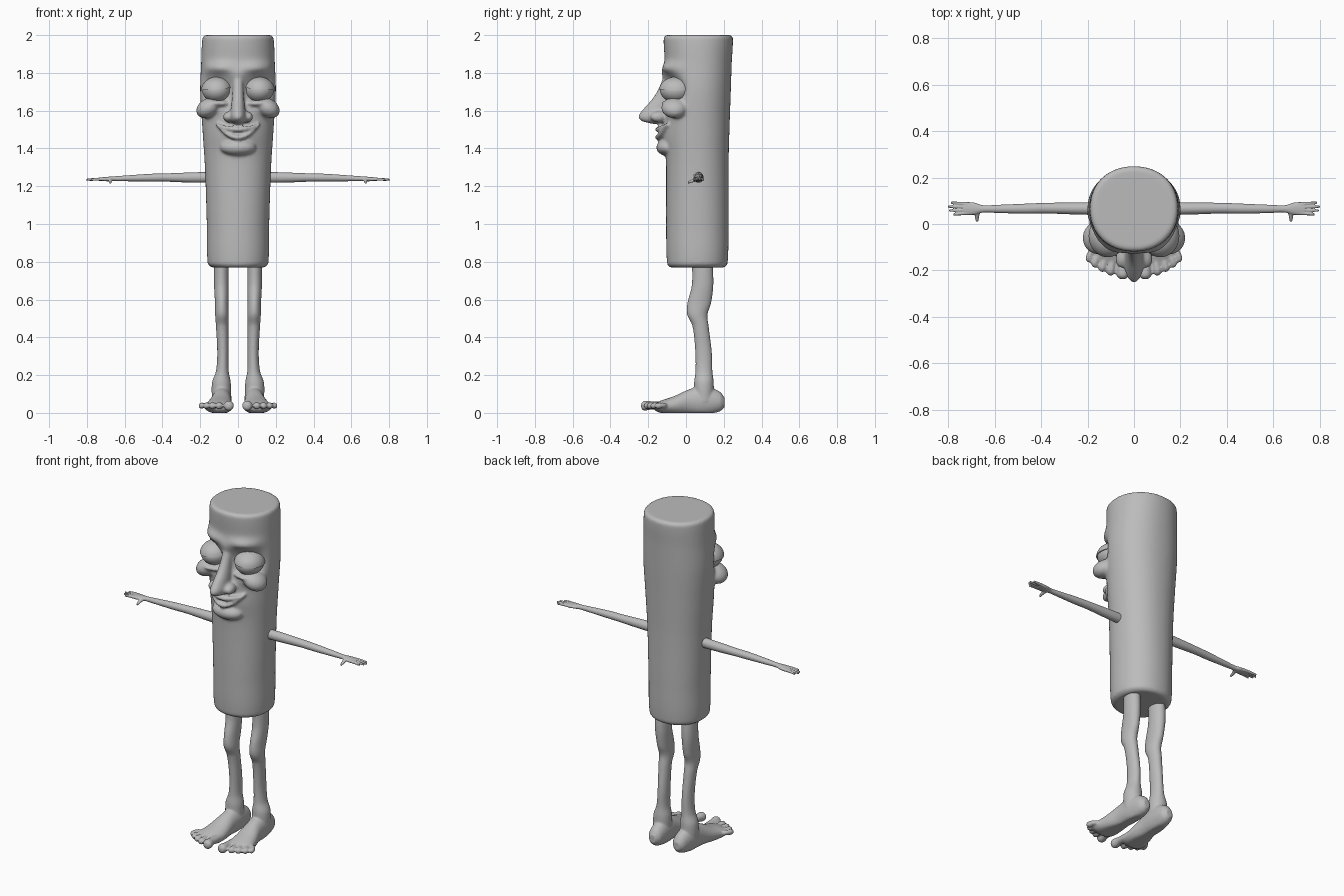
import bpy, bmesh, math
from mathutils import Matrix, Vector

cube = bpy.data.objects.get("Cube")
if cube:
    bpy.data.objects.remove(cube, do_unlink=True)

grey = bpy.data.materials.new("plain grey")
grey.use_nodes = True
tone = (0.5, 0.5, 0.5, 1)
grey.diffuse_color = tone
grey.node_tree.nodes["Principled BSDF"].inputs["Base Color"].default_value = tone


def resample(sections, steps):
    """Smooth interpolation of sections along their first value."""
    pts = [Vector(s) for s in sections]
    last = len(pts) - 1
    slopes = []
    for i in range(last + 1):
        a, b = pts[max(i - 1, 0)], pts[min(i + 1, last)]
        slopes.append((b - a) / (b[0] - a[0]))
    result = []
    for i in range(last):
        p, q = pts[i], pts[i + 1]
        gap = q[0] - p[0]
        for k in range(steps):
            t = k / steps
            h = t * t * (3 - 2 * t)
            result.append(p * (1 - h) + q * h
                          + slopes[i] * gap * t * (1 - t) ** 2
                          - slopes[i + 1] * gap * t * t * (1 - t))
    return result + [pts[-1]]


def loft(bm, axis, sections, sides=24, steps=5, power=1.0):
    """Closed tube; a section is position, two centres, two radii."""
    u, v = [i for i in range(3) if i != axis]
    rings = []
    for pos, cu, cv, ru, rv in resample(sections, steps):
        ring = []
        for k in range(sides):
            angle = math.tau * k / sides
            c, s = math.cos(angle), math.sin(angle)
            co = [0, 0, 0]
            co[axis] = pos
            co[u] = cu + ru * math.copysign(abs(c) ** power, c)
            co[v] = cv + rv * math.copysign(abs(s) ** power, s)
            ring.append(bm.verts.new(co))
        rings.append(ring)
    for a, b in zip(rings, rings[1:]):
        for k in range(sides):
            n = (k + 1) % sides
            bm.faces.new((a[k], a[n], b[n], b[k]))
    bm.faces.new(rings[0])
    bm.faces.new(rings[-1])


def ball(bm, centre, radii, turn=0.0, axis="Z"):
    place = (Matrix.Translation(centre) @ Matrix.Rotation(turn, 4, axis)
             @ Matrix.Diagonal((*radii, 1)))
    return bmesh.ops.create_uvsphere(bm, u_segments=40, v_segments=24,
                                     radius=1, matrix=place)["verts"]


def finish(name, bm, side=1, voxel=0, smoothing=4):
    for vert in bm.verts:
        vert.co.x *= side
    bmesh.ops.recalc_face_normals(bm, faces=bm.faces)
    mesh = bpy.data.meshes.new(name)
    bm.to_mesh(mesh)
    bm.free()
    mesh.materials.append(grey)
    for poly in mesh.polygons:
        poly.use_smooth = True
    obj = bpy.data.objects.new(name, mesh)
    bpy.context.scene.collection.objects.link(obj)
    if voxel:
        fuse = obj.modifiers.new("fuse", "REMESH")
        fuse.mode = "VOXEL"
        fuse.voxel_size = voxel
        fuse.use_smooth_shade = True
        soft = obj.modifiers.new("soften", "SMOOTH")
        soft.factor = 0.5
        soft.iterations = smoothing
    return obj


# Body column
bm = bmesh.new()
loft(bm, 2, [(0.77, 0, 0.06, 0.14, 0.145), (0.79, 0, 0.06, 0.16, 0.16),
             (1.0, 0, 0.06, 0.165, 0.165), (1.3, 0, 0.06, 0.175, 0.165),
             (1.5, 0, 0.06, 0.188, 0.17), (1.7, 0, 0.062, 0.2, 0.175),
             (1.85, 0, 0.065, 0.195, 0.177), (1.985, 0, 0.065, 0.188, 0.183),
             (2.0, 0, 0.065, 0.177, 0.172)], sides=120, steps=14, power=0.93)

# Soft relief of the face: centre x, centre z, width, height, depth
relief = [(0.112, 1.71, 0.075, 0.065, -0.055),   # eye sockets
          (0.11, 1.825, 0.085, 0.03, 0.028),     # brows
          (0.0, 1.79, 0.05, 0.04, 0.015),        # between the brows
          (0.15, 1.615, 0.06, 0.035, 0.03),      # cheeks
          (0.0, 1.47, 0.1, 0.07, 0.022)]         # muzzle
for vert in bm.verts:
    x, y, z = vert.co
    front = min(max((0.03 - y) / 0.07, 0), 1)
    for cx, cz, width, height, depth in relief:
        push = depth * math.exp(-((abs(x) - cx) / width) ** 2
                                - ((z - cz) / height) ** 2)
        vert.co.y -= push * front

# Nose, chin and cheeks fused into the body
loft(bm, 2, [(1.82, 0, -0.08, 0.03, 0.03), (1.74, 0, -0.1, 0.028, 0.035),
             (1.67, 0, -0.12, 0.032, 0.053), (1.61, 0, -0.145, 0.038, 0.08),
             (1.57, 0, -0.16, 0.042, 0.092), (1.545, 0, -0.155, 0.036, 0.08),
             (1.53, 0, -0.14, 0.02, 0.04)])
ball(bm, (0, -0.095, 1.405), (0.095, 0.062, 0.045))
for side in (1, -1):
    ball(bm, (side * 0.045, -0.14, 1.567), (0.032, 0.05, 0.03), side * 0.3)
    ball(bm, (side * 0.155, -0.06, 1.615), (0.07, 0.07, 0.05), side * 0.5, "Y")
    # Lower lid rim
    ball(bm, (side * 0.115, -0.07, 1.638), (0.085, 0.06, 0.02))

# Smiling lips
for middle, forward, thick in ((1.5, -0.145, 0.014), (1.458, -0.146, 0.014)):
    lip = []
    for k in range(-4, 5):
        t = k / 4
        z = middle + (1.53 - middle) * t * t
        r = thick * (1 - 0.55 * t * t)
        lip.append((0.118 * t, forward + 0.045 * t * t, z, r * 1.3, r))
    loft(bm, 0, lip, sides=16, steps=3)
finish("body", bm, voxel=0.008, smoothing=4)

for side, label in ((1, "left"), (-1, "right")):
    # Eye with a half-closed lid
    centre = (0.113, -0.052, 1.708)
    bm = bmesh.new()
    ball(bm, centre, (0.076, 0.085, 0.066))
    finish(label + "_eye", bm, side)

    bm = bmesh.new()
    lid = ball(bm, (0, 0, 0), (0.082, 0.091, 0.071))
    for vert in lid:
        vert.co.z = max(vert.co.z, 0.006)
    bmesh.ops.transform(bm, verts=lid, matrix=Matrix.Translation(centre)
                        @ Matrix.Rotation(0.08, 4, "Y"))
    bmesh.ops.remove_doubles(bm, verts=bm.verts, dist=0.0001)
    eyelid = finish(label + "_eyelid", bm, side)
    eyelid.data.set_sharp_from_angle(angle=math.radians(40))

    # Arm and palm
    bm = bmesh.new()
    loft(bm, 0, [(0.12, 0.065, 1.247, 0.028, 0.029),
                 (0.25, 0.067, 1.246, 0.026, 0.027),
                 (0.38, 0.068, 1.246, 0.023, 0.022),
                 (0.46, 0.066, 1.245, 0.022, 0.021),
                 (0.58, 0.065, 1.242, 0.018, 0.016),
                 (0.65, 0.065, 1.24, 0.016, 0.013),
                 (0.69, 0.066, 1.238, 0.027, 0.012),
                 (0.735, 0.066, 1.237, 0.027, 0.009)])
    # Fingers and thumb
    for k, tip in enumerate((0.778, 0.797, 0.802, 0.788)):
        y = 0.047 + 0.013 * k
        fan = (k - 1.5) * 0.004
        loft(bm, 0, [(0.7, y, 1.237, 0.008, 0.009),
                     (0.75, y + fan / 2, 1.237, 0.007, 0.008),
                     (tip, y + fan, 1.234, 0.005, 0.006)], sides=12)
    loft(bm, 1, [(0.06, 0.672, 1.236, 0.013, 0.01),
                 (0.035, 0.676, 1.229, 0.01, 0.009),
                 (0.01, 0.676, 1.219, 0.006, 0.006)], sides=12)
    finish(label + "_arm", bm, side, voxel=0.0035, smoothing=2)

    # Leg with a forward knee
    bm = bmesh.new()
    loft(bm, 2, [(0.82, 0.088, 0.085, 0.039, 0.055),
                 (0.68, 0.088, 0.088, 0.039, 0.057),
                 (0.58, 0.086, 0.07, 0.036, 0.063),
                 (0.52, 0.085, 0.06, 0.036, 0.054),
                 (0.46, 0.084, 0.077, 0.033, 0.043),
                 (0.32, 0.08, 0.093, 0.03, 0.044),
                 (0.22, 0.083, 0.095, 0.034, 0.045),
                 (0.16, 0.088, 0.095, 0.05, 0.052),
                 (0.06, 0.088, 0.095, 0.05, 0.052)])
    # Foot
    loft(bm, 1, [(0.205, 0.08, 0.055, 0.02, 0.025),
                 (0.18, 0.08, 0.06, 0.04, 0.052),
                 (0.1, 0.084, 0.065, 0.051, 0.078),
                 (0.02, 0.088, 0.058, 0.053, 0.068),
                 (-0.06, 0.096, 0.04, 0.067, 0.05),
                 (-0.13, 0.103, 0.032, 0.075, 0.034),
                 (-0.165, 0.1, 0.032, 0.062, 0.02)])
    # Toes, the big one innermost
    for x, tip, r in ((0.05, -0.238, 0.027), (0.095, -0.222, 0.019),
                      (0.126, -0.207, 0.018), (0.154, -0.188, 0.017),
                      (0.176, -0.165, 0.016)):
        splay = (x - 0.06) * 0.15
        loft(bm, 1, [(-0.1, x - splay, 0.035, r * 0.9, r * 0.9),
                     (tip + 0.06, x, 0.04, r * 0.8, r * 0.8),
                     (tip + 0.02, x + splay, 0.038, r, r),
                     (tip + 0.006, x + splay, 0.037, r * 0.75, r * 0.75),
                     (tip, x + splay, 0.037, r * 0.3, r * 0.3)], sides=16)
    for vert in bm.verts:
        vert.co.z = max(vert.co.z, 0.0)
    finish(label + "_leg", bm, side, voxel=0.006, smoothing=3)
